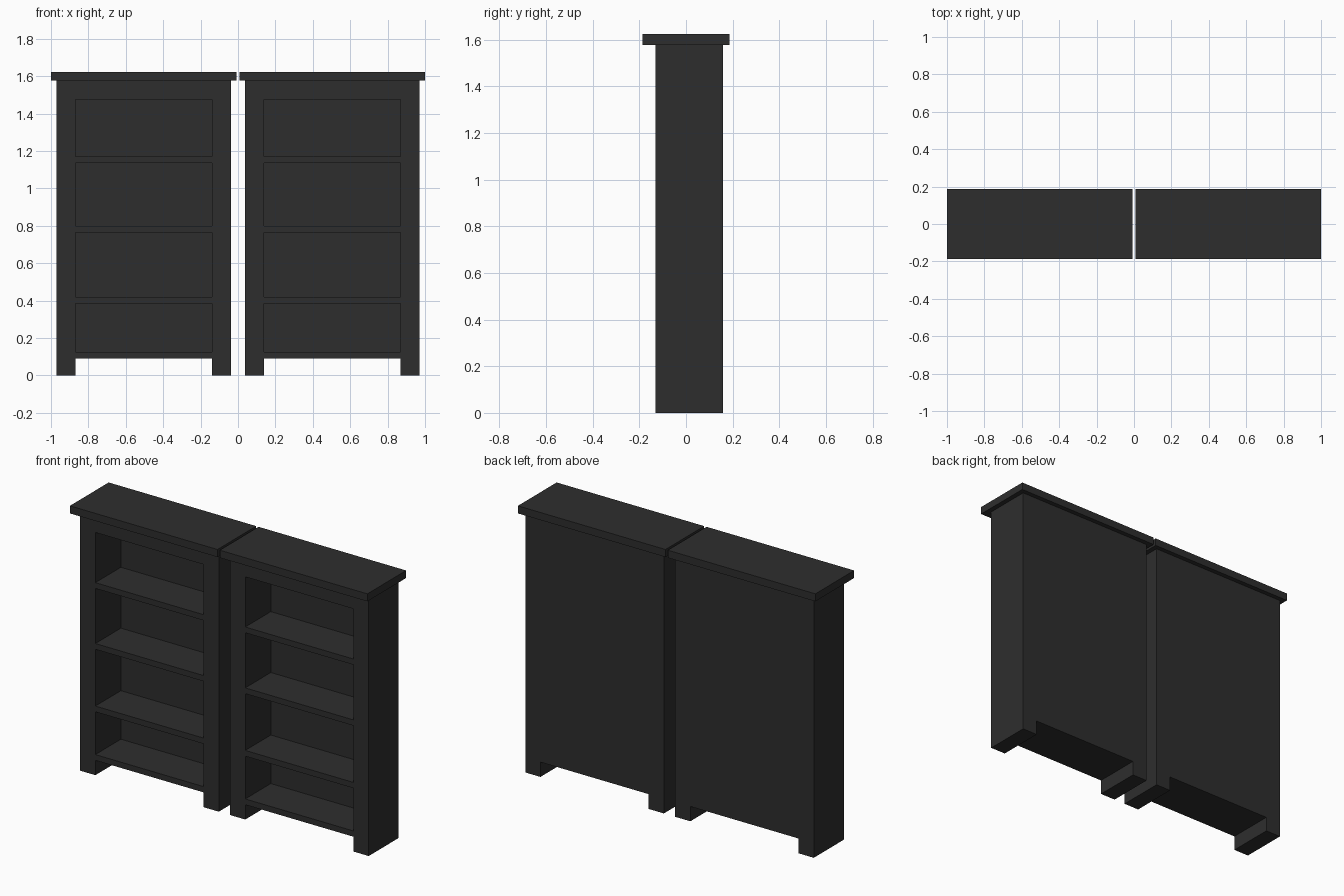
import bpy, bmesh
from mathutils import Matrix, Vector

if "Cube" in bpy.data.objects:
    bpy.data.objects.remove(bpy.data.objects["Cube"])

black = bpy.data.materials.new("charcoal black paint")
black.diffuse_color = (0.027, 0.027, 0.027, 1.0)
black.use_nodes = True
black.node_tree.nodes["Principled BSDF"].inputs["Base Color"].default_value = black.diffuse_color


def boxes(name, spans):
    """One object made of boxes, each given as (x0, x1, y0, y1, z0, z1)."""
    bm = bmesh.new()
    for x0, x1, y0, y1, z0, z1 in spans:
        centre = Vector((x0 + x1, y0 + y1, z0 + z1)) / 2
        size = Matrix.Diagonal((x1 - x0, y1 - y0, z1 - z0, 1))
        bmesh.ops.create_cube(bm, size=1, matrix=Matrix.Translation(centre) @ size)
    mesh = bpy.data.meshes.new(name)
    bm.to_mesh(mesh)
    bm.free()
    mesh.materials.append(black)
    obj = bpy.data.objects.new(name, mesh)
    bpy.context.collection.objects.link(obj)
    return obj


FRONT, BACK, PANEL = -0.13, 0.158, 0.115       # carcass depth and back panel face
OPENINGS = [(0.125, 0.385), (0.42, 0.765), (0.80, 1.135), (1.17, 1.475)]

for side, cx in (("left", -0.504), ("right", 0.504)):
    # carcass: solid block, hollowed to leave posts, shelves, back panel and feet
    body = boxes(f"{side}_bookcase_body",
                 [(cx - 0.466, cx + 0.466, FRONT, BACK, 0, 1.577)])
    # shelf bays open at the front
    cuts = [(cx - 0.364, cx + 0.364, FRONT - 0.1, PANEL, z0, z1) for z0, z1 in OPENINGS]
    # gap between the feet
    cuts.append((cx - 0.364, cx + 0.364, FRONT - 0.1, BACK + 0.1, -0.1, 0.09))
    cutter = boxes(f"{side}_bay_cutter", cuts)
    cutter.hide_render = True
    mod = body.modifiers.new("bays", 'BOOLEAN')
    mod.operation = 'DIFFERENCE'
    mod.solver = 'EXACT'
    mod.object = cutter
    bpy.context.view_layer.objects.active = body
    bpy.ops.object.modifier_apply(modifier=mod.name)
    bpy.data.objects.remove(cutter)

    # overhanging top board
    boxes(f"{side}_top_board", [(cx - 0.496, cx + 0.496, -0.186, 0.186, 1.577, 1.623)])
